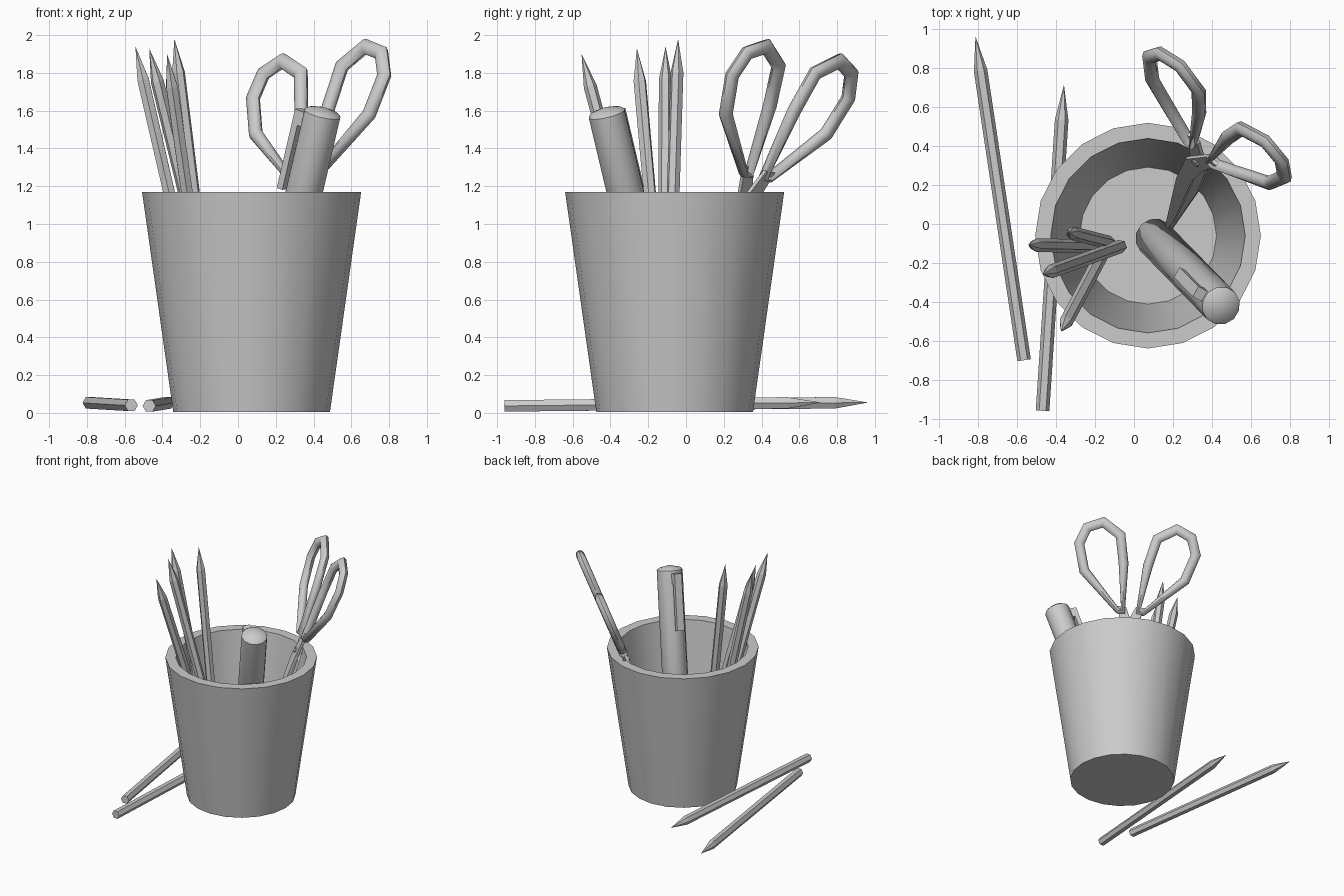
import bpy, bmesh, math
from mathutils import Vector

if "Cube" in bpy.data.objects:
    bpy.data.objects.remove(bpy.data.objects["Cube"])


def finish(name, bm, smooth=None):
    bmesh.ops.remove_doubles(bm, verts=bm.verts, dist=1e-5)
    bmesh.ops.recalc_face_normals(bm, faces=bm.faces)
    me = bpy.data.meshes.new(name)
    bm.to_mesh(me)
    bm.free()
    ob = bpy.data.objects.new(name, me)
    bpy.context.collection.objects.link(ob)
    if smooth:
        bpy.ops.object.select_all(action='DESELECT')
        ob.select_set(True)
        bpy.context.view_layer.objects.active = ob
        bpy.ops.object.shade_smooth_by_angle(angle=math.radians(smooth))
    return ob


def turned(name, start, axis, profile, sides, smooth=None):
    """Revolve (radius, distance) points about an axis; zero radius closes an end."""
    start, axis = Vector(start), Vector(axis).normalized()
    side = axis.cross(Vector((0, 0, 1)))
    side = side.normalized() if side.length > 1e-4 else Vector((1, 0, 0))
    up = side.cross(axis)
    bm = bmesh.new()
    rings = []
    for r, d in profile:
        c = start + axis * d
        if r == 0:
            rings.append([bm.verts.new(c)] * sides)
        else:
            rings.append([bm.verts.new(c + r * (side * math.cos(t) + up * math.sin(t)))
                          for t in (2 * math.pi * i / sides for i in range(sides))])
    for a, b in zip(rings, rings[1:]):
        for i in range(sides):
            j = (i + 1) % sides
            bm.faces.new(list(dict.fromkeys((a[i], a[j], b[j], b[i]))))
    return finish(name, bm, smooth)


def slab(name, outline, origin, u, v, n, low, high):
    """Extrude a flat outline given in the u, v plane along n."""
    bm = bmesh.new()
    a, b = [[bm.verts.new(origin + u * p + v * q + n * h) for p, q in outline] for h in (low, high)]
    k = len(outline)
    bm.faces.new(a)
    bm.faces.new(b[::-1])
    for i in range(k):
        bm.faces.new((a[i], a[(i + 1) % k], b[(i + 1) % k], b[i]))
    return finish(name, bm)


# Tapered cup with thick wall and floor
turned("cup", (0.072, -0.06, 0.006), (0, 0, 1),
       [(0, 0), (0.415, 0), (0.58, 1.164), (0.5, 1.164), (0.352, 0.08), (0, 0.08)], 20, 30)

# Hexagonal pencils: blunt end, sharpened tip
pencils = [
    ((-0.565, -0.70, 0.040), (-0.815, 0.965, 0.055)),
    ((-0.470, -0.96, 0.037), (-0.360, 0.715, 0.055)),
    ((-0.165, -0.115, 0.30), (-0.543, -0.108, 1.94)),
    ((-0.07, -0.115, 0.30), (-0.47, -0.26, 1.93)),
    ((-0.145, -0.12, 0.29), (-0.375, -0.553, 1.90)),
    ((-0.13, -0.095, 0.31), (-0.337, -0.042, 1.98)),
]
for i, (end, tip) in enumerate(pencils):
    axis = Vector(tip) - Vector(end)
    length = axis.length
    turned(f"pencil_{i + 1}", end, axis,
           [(0, 0), (0.035, 0), (0.035, length - 0.18), (0, length)], 6)

# Marker pen with a low pointed cap end
pen_start, pen_end = Vector((0.10, -0.065, 0.09)), Vector((0.447, -0.42, 1.585))
pen_axis = pen_end - pen_start
pen_len = pen_axis.length
turned("marker", pen_start, pen_axis,
       [(0, -0.02), (0.085, 0), (0.1, 0.02), (0.1, pen_len), (0.082, pen_len + 0.015),
        (0, pen_len + 0.035)], 12, 40)

# Marker clip: side profile of a hooked strip
pen_axis.normalize()
out = Vector((-0.86, 0.5, 0))
out = (out - pen_axis * out.dot(pen_axis)).normalized()
slab("marker_clip",
     [(0.08, -0.02), (0.15, -0.02), (0.15, -0.46), (0.115, -0.46), (0.115, -0.10), (0.08, -0.10)],
     pen_end, out, pen_axis, out.cross(pen_axis), -0.03, 0.03)

# Scissors frame: a runs up the scissors, w across, n through the thickness
base = Vector((0.34, 0.35, 1.2))
a = Vector((0.152, 0.354, 0.923)).normalized()
w = Vector((0.74, -0.66, 0.12))
w = (w - a * w.dot(a)).normalized()
n = w.cross(a)
loop = [(0.06, 0.06), (0.098, 0.446), (0.147, 0.669), (0.295, 0.76),
        (0.42, 0.705), (0.468, 0.57), (0.404, 0.356), (0.10, 0.06)]
blade = [(0.11, 0.10), (0.04, 0.10), (-0.06, -0.12), (-0.065, -0.4),
         (-0.01, -1.10), (0.015, -0.9), (0.02, -0.3), (0.05, -0.1)]

for s, label in ((-1, "left"), (1, "right")):
    # Finger loop: oval section swept round the loop with mitred corners
    pts = [Vector((s * x, y)) for x, y in loop]
    bm = bmesh.new()
    rings = []
    for i, p in enumerate(pts):
        d0, d1 = (p - pts[i - 1]).normalized(), (pts[(i + 1) % len(pts)] - p).normalized()
        t = (d0 + d1).normalized()
        m = Vector((t.y, -t.x))
        width = 0.022 if i in (0, 7) else 0.039 / max(0.75, t.dot(d1))
        rings.append([bm.verts.new(base + w * q.x + a * q.y + n * (0.034 * math.sin(k * math.pi / 4)))
                      for k in range(8) for q in [p + m * width * math.cos(k * math.pi / 4)]])
    for i in range(len(rings)):
        r0, r1 = rings[i - 1], rings[i]
        for k in range(8):
            bm.faces.new((r0[k], r0[(k + 1) % 8], r1[(k + 1) % 8], r1[k]))
    finish(f"scissors_{label}_handle", bm, 50)

    # Blade, crossing over to the other side below the pivot
    slab(f"scissors_{label}_blade", [(s * x, y) for x, y in blade], base, w, a, n,
         min(0, s * 0.022), max(0, s * 0.022))

# Pivot screw
turned("scissors_pivot", base - a * 0.06 - n * 0.03, n,
       [(0, 0), (0.022, 0), (0.022, 0.06), (0, 0.06)], 8)
